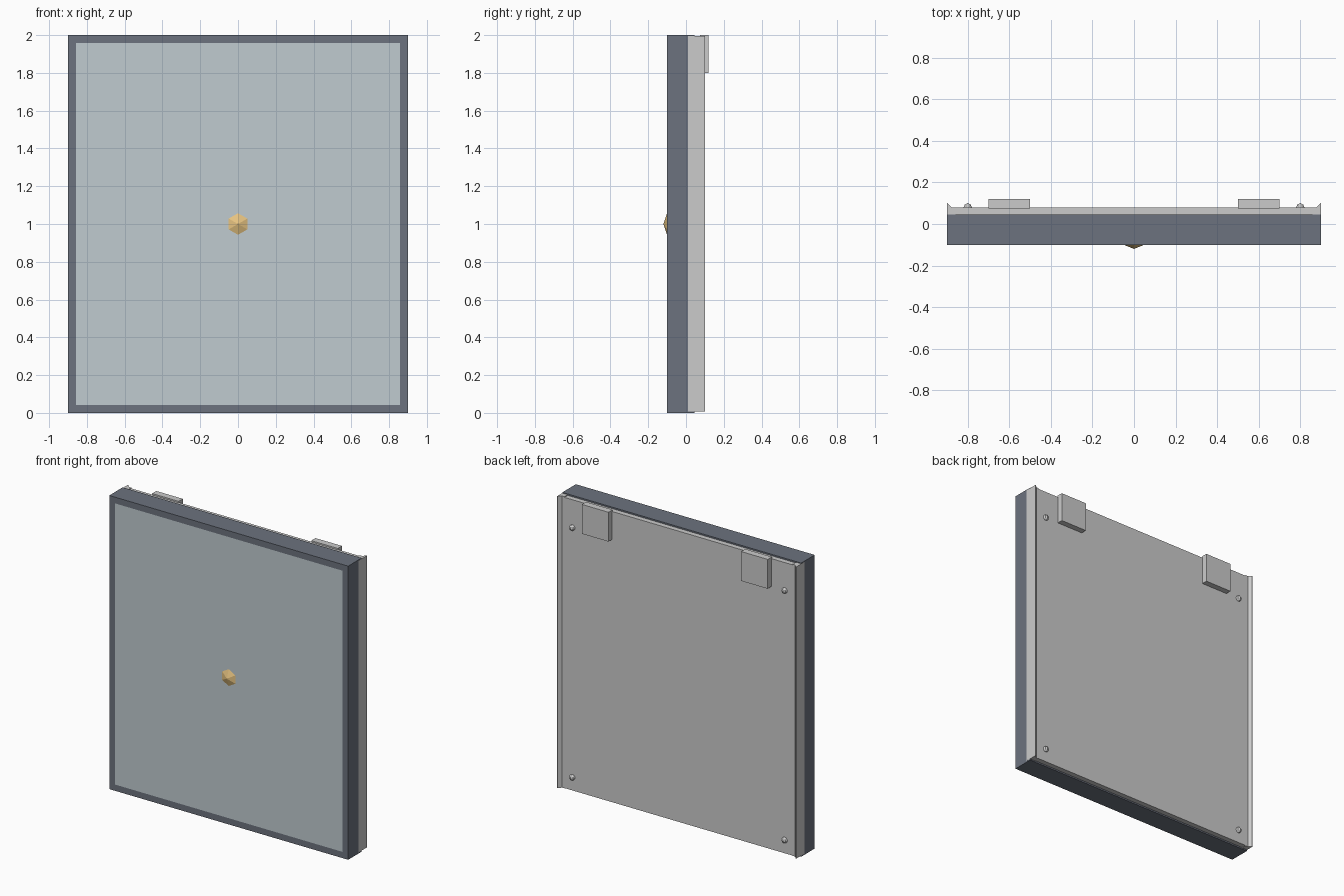
import bpy, bmesh, math

if "Cube" in bpy.data.objects:
    bpy.data.objects.remove(bpy.data.objects["Cube"])


def material(name, color):
    m = bpy.data.materials.new(name)
    m.diffuse_color = (*color, 1)
    m.use_nodes = True
    m.node_tree.nodes["Principled BSDF"].inputs["Base Color"].default_value = m.diffuse_color
    return m


def finish(name, bm, *mats):
    bmesh.ops.recalc_face_normals(bm, faces=bm.faces[:])
    me = bpy.data.meshes.new(name)
    bm.to_mesh(me)
    bm.free()
    ob = bpy.data.objects.new(name, me)
    bpy.context.collection.objects.link(ob)
    for m in mats:
        me.materials.append(m)
    return ob


def box_mesh(lo, hi):
    bm = bmesh.new()
    bmesh.ops.create_cube(bm, size=1)
    for v in bm.verts:
        v.co = [(a + b) / 2 + c * (b - a) for a, b, c in zip(lo, hi, v.co)]
    return bm


frame_mat = material("frame_blue_grey", (0.15, 0.17, 0.21))
glass_mat = material("pane_pale", (0.53, 0.60, 0.63))
gold_mat = material("gold", (0.80, 0.55, 0.22))

# Frame body with a flush front pane
bm = box_mesh((-0.9, -0.1, 0), (0.9, 0.045, 2))
bm.normal_update()
front = min(bm.faces, key=lambda f: f.calc_center_median().y)
bmesh.ops.inset_region(bm, faces=[front], thickness=0.06)
front.material_index = 1
finish("frame", bm, frame_mat, glass_mat)

# Back panel
finish("back_panel", box_mesh((-0.88, 0.04, 0.01), (0.88, 0.08, 1.99)))

# Side rails with a sloped inner lip, hanging plates and screws
lip = [(0.86, 0.01), (0.901, 0.01), (0.901, 0.1), (0.897, 0.1), (0.878, 0.08), (0.86, 0.08)]
for s, side in ((-1, "left"), (1, "right")):
    bm = bmesh.new()
    f = bm.faces.new([bm.verts.new((s * x, y, 0.008)) for x, y in lip])
    ext = bmesh.ops.extrude_face_region(bm, geom=[f])
    verts = [g for g in ext["geom"] if isinstance(g, bmesh.types.BMVert)]
    bmesh.ops.translate(bm, verts=verts, vec=(0, 0, 1.987))
    finish(f"{side}_rail", bm)

    xs = sorted((s * 0.5, s * 0.7))
    finish(f"{side}_hanging_plate", box_mesh((xs[0], 0.075, 1.8), (xs[1], 0.12, 2.0)))

    for z, level in ((0.1, "lower"), (1.8, "upper")):
        bm = bmesh.new()
        bmesh.ops.create_uvsphere(bm, u_segments=8, v_segments=6, radius=0.02)
        bmesh.ops.translate(bm, verts=bm.verts[:], vec=(s * 0.8, 0.08, z))
        finish(f"{side}_{level}_screw", bm)

# Six-sided gold stud on the front, point towards the viewer
bm = bmesh.new()
tip = bm.verts.new((0, -0.12, 1))
ring = []
for i in range(6):
    a = math.pi * i / 3
    ring.append(bm.verts.new((0.06 * math.sin(a), -0.099, 1 + 0.06 * math.cos(a))))
for i in range(6):
    bm.faces.new((tip, ring[i], ring[(i + 1) % 6]))
bm.faces.new(ring)
finish("gold_stud", bm, gold_mat)
